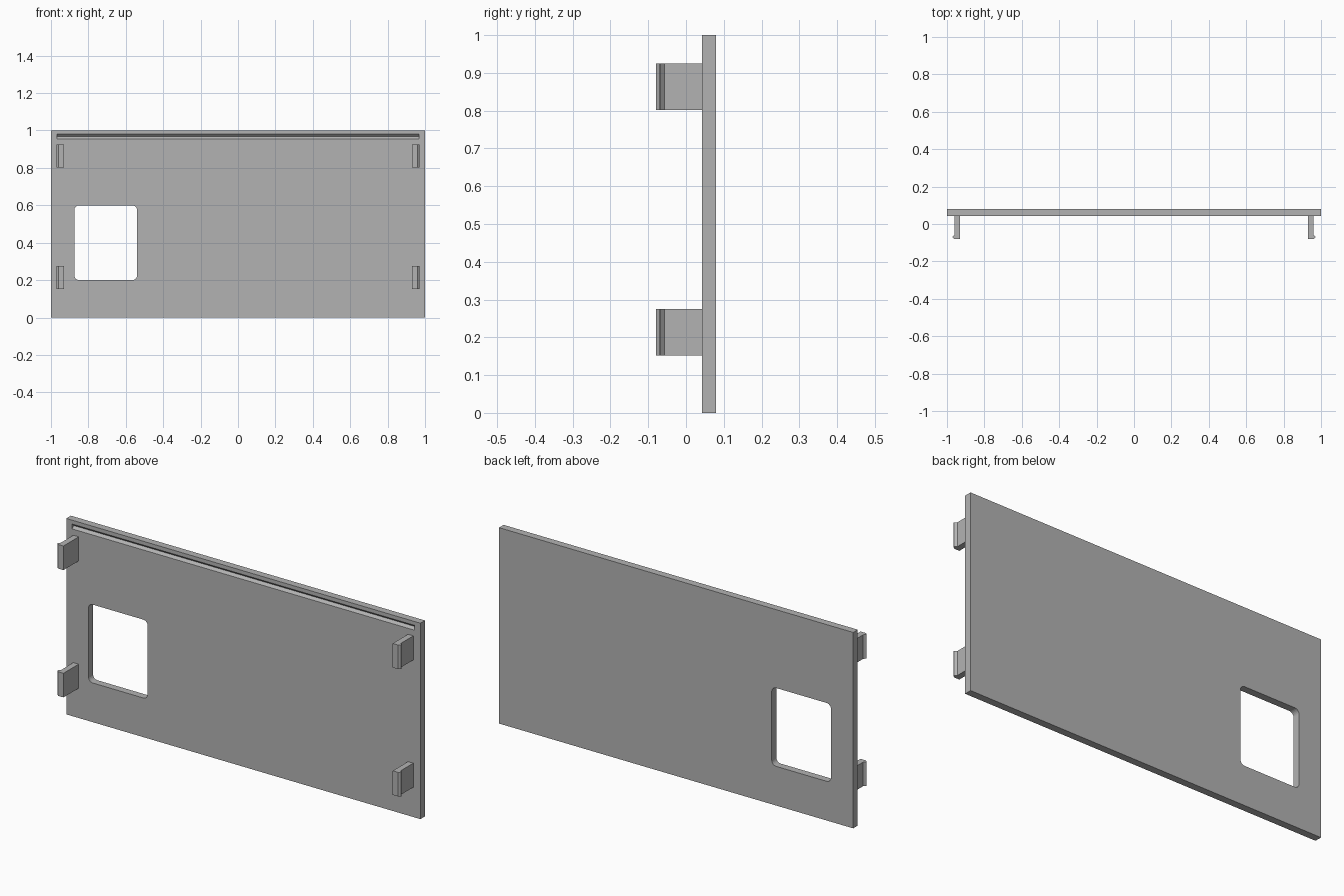
import bpy
import bmesh
from math import cos, sin, pi
from mathutils import Vector

cube = bpy.data.objects.get("Cube")
if cube:
    bpy.data.objects.remove(cube, do_unlink=True)

# Single plain grey
grey = bpy.data.materials.new("plain grey")
grey.use_nodes = True
colour = (0.45, 0.45, 0.45, 1)
grey.diffuse_color = colour
grey.node_tree.nodes["Principled BSDF"].inputs["Base Color"].default_value = colour


def prism(name, outline, sweep):
    """Extrude a closed outline of 3D points along a vector."""
    bm = bmesh.new()
    face = bm.faces.new([bm.verts.new(p) for p in outline])
    result = bmesh.ops.extrude_face_region(bm, geom=[face], use_keep_orig=True)
    moved = [v for v in result["geom"] if isinstance(v, bmesh.types.BMVert)]
    bmesh.ops.translate(bm, vec=Vector(sweep), verts=moved)
    bmesh.ops.recalc_face_normals(bm, faces=bm.faces)
    mesh = bpy.data.meshes.new(name)
    bm.to_mesh(mesh)
    bm.free()
    mesh.materials.append(grey)
    obj = bpy.data.objects.new(name, mesh)
    bpy.context.collection.objects.link(obj)
    return obj


def cut(target, cutter):
    """Subtract a cutter, apply the result and discard the cutter."""
    cutter.hide_render = True
    mod = target.modifiers.new("cut", "BOOLEAN")
    mod.operation = "DIFFERENCE"
    mod.solver = "EXACT"
    mod.object = cutter
    bpy.context.view_layer.objects.active = target
    bpy.ops.object.modifier_apply(modifier=mod.name)
    bpy.data.objects.remove(cutter, do_unlink=True)


def rounded_rect(x0, x1, z0, z1, r, y, steps=6):
    """Outline of a rounded rectangle in the xz plane."""
    centres = [(x1 - r, z1 - r), (x0 + r, z1 - r), (x0 + r, z0 + r), (x1 - r, z0 + r)]
    points = []
    for i, (cx, cz) in enumerate(centres):
        for s in range(steps + 1):
            a = (i + s / steps) * pi / 2
            points.append((cx + r * cos(a), y, cz + r * sin(a)))
    return points


# Flat panel
FRONT, BACK = 0.043, 0.08
panel = prism("panel", [(-1, FRONT, 0), (1, FRONT, 0), (1, FRONT, 1), (-1, FRONT, 1)],
              (0, BACK - FRONT, 0))

# Rounded window opening
cut(panel, prism("window_cutter", rounded_rect(-0.875, -0.54, 0.2, 0.6, 0.025, 0),
                 (0, 0.2, 0)))

# V-shaped groove along the top of the front, its outline widened outside the face
mid, half, depth = 0.968, 0.0125, 0.0125
groove = [(-0.967, FRONT - depth, mid - 2 * half),
          (-0.967, FRONT + depth, mid),
          (-0.967, FRONT - depth, mid + 2 * half)]
cut(panel, prism("groove_cutter", groove, (1.934, 0, 0)))

# Four snap clips with outward barbs
clip = [(0.93, FRONT), (0.93, -0.08), (0.96, -0.08),
        (0.971, -0.07), (0.971, -0.068), (0.96, -0.057), (0.96, FRONT)]
for side, side_name in ((1, "left"), (-1, "right")):
    for z, level in ((0.152, "lower"), (0.802, "upper")):
        prism(f"{level}_{side_name}_clip", [(side * x, y, z) for x, y in clip],
              (0, 0, 0.123))
